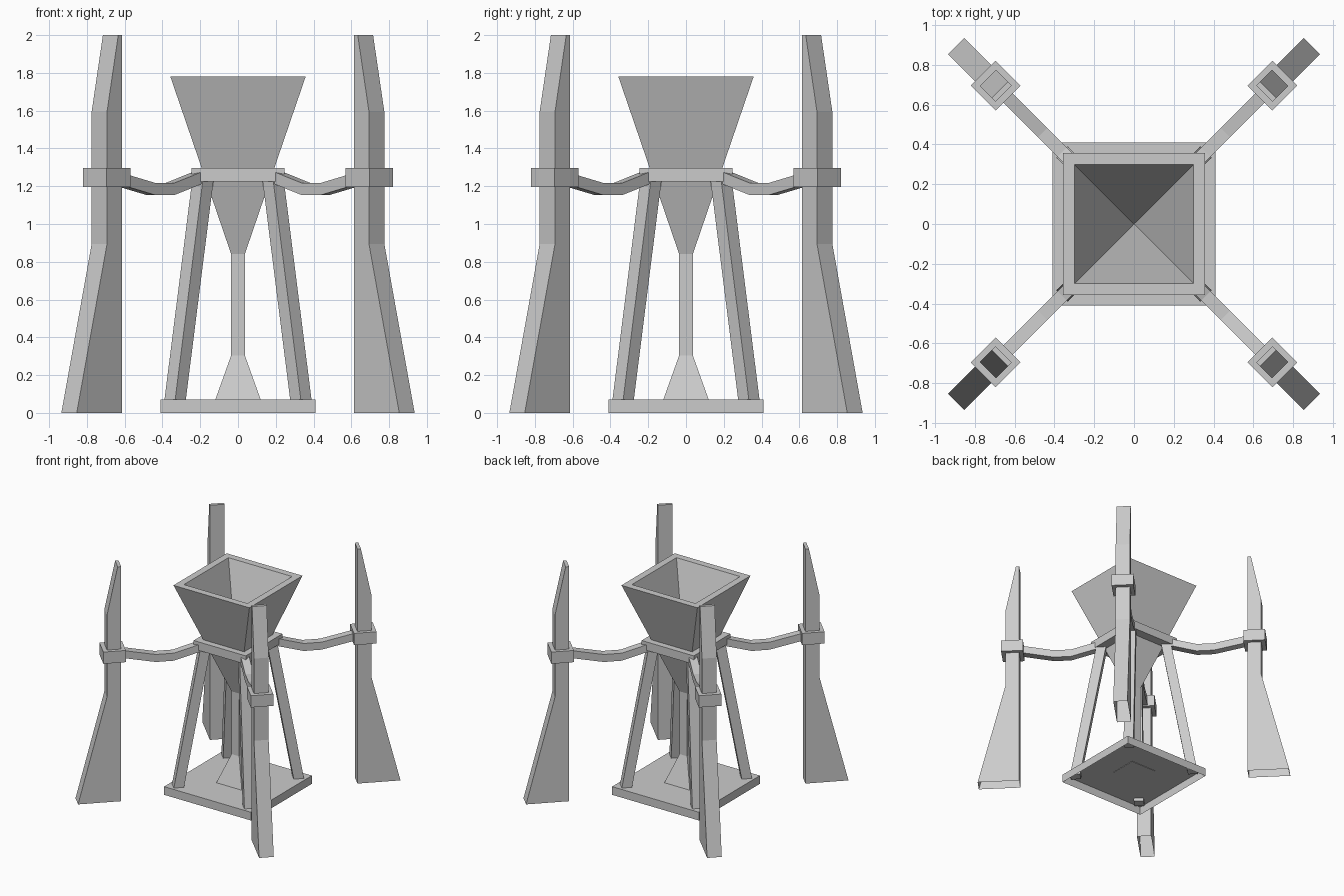
import bpy, bmesh, math

cube = bpy.data.objects.get("Cube")
if cube:
    bpy.data.objects.remove(cube)

# Single grey material
grey = bpy.data.materials.new("plain grey")
grey.use_nodes = True
colour = (0.6, 0.6, 0.6, 1)
grey.diffuse_color = colour
grey.node_tree.nodes["Principled BSDF"].inputs["Base Color"].default_value = colour


def loft(name, rings, angle=0, start=True, end=True, loop=False):
    """Skin a run of four-point rings, with optional end caps."""
    bm = bmesh.new()
    rows = [[bm.verts.new(p) for p in ring] for ring in rings]
    pairs = list(zip(rows, rows[1:]))
    if loop:
        pairs.append((rows[-1], rows[0]))
    for a, b in pairs:
        for i in range(4):
            j = (i + 1) % 4
            bm.faces.new((a[i], a[j], b[j], b[i]))
    if start and not loop:
        bm.faces.new(rows[0][::-1])
    if end and not loop:
        bm.faces.new(rows[-1])
    bmesh.ops.remove_doubles(bm, verts=bm.verts, dist=0.0001)
    bmesh.ops.recalc_face_normals(bm, faces=bm.faces)
    mesh = bpy.data.meshes.new(name)
    bm.to_mesh(mesh)
    bm.free()
    mesh.materials.append(grey)
    obj = bpy.data.objects.new(name, mesh)
    obj.rotation_euler.z = angle
    bpy.context.collection.objects.link(obj)
    return obj


def flat(z, x0, x1, half):
    """Level rectangle."""
    return [(x0, -half, z), (x1, -half, z), (x1, half, z), (x0, half, z)]


def square(z, half):
    return flat(z, -half, half, half)


def upright(x, z, half_y, half_z):
    """Upright rectangle across the x axis."""
    return [(x, -half_y, z - half_z), (x, half_y, z - half_z),
            (x, half_y, z + half_z), (x, -half_y, z + half_z)]


# Base tray, open underneath
loft("base_plate", [square(0, 0.41), square(0.07, 0.41)], start=False)

# Hopper with a hollow inner pyramid
loft("hopper", [square(0.84, 0.036), square(1.78, 0.358),
                square(1.78, 0.3), square(0.92, 0.003)])

# Spout pipe flaring out onto the base
loft("spout", [square(0.065, 0.122), square(0.305, 0.036), square(0.85, 0.036)])

# Square frame holding the hopper
loft("hopper_frame", [square(1.225, 0.246), square(1.297, 0.246),
                      square(1.297, 0.17), square(1.225, 0.15)], loop=True)

# Four corners: leg, pillar, collar and sagging arm
corners = ["back_left", "back_right", "front_right", "front_left"]
for i, corner in enumerate(corners):
    turn = math.radians(45 + 90 * i)

    loft("leg_" + corner, [flat(0.045, 0.435, 0.515, 0.04),
                           flat(1.25, 0.22, 0.3, 0.04)], turn)

    profile = [(0, 1.265), (0.895, 1.038), (1.595, 1.038), (2, 0.954)]
    loft("pillar_" + corner, [flat(z, 0.927, r, 0.0575) for z, r in profile],
         turn, start=False)

    loft("collar_" + corner, [flat(1.197, 0.895, 1.072, 0.0885),
                              flat(1.297, 0.895, 1.072, 0.0885)], turn)

    path = [(0.3, 1.245), (0.51, 1.185), (0.65, 1.185), (0.91, 1.24)]
    loft("arm_" + corner, [upright(r, z, 0.033, 0.032) for r, z in path], turn)
